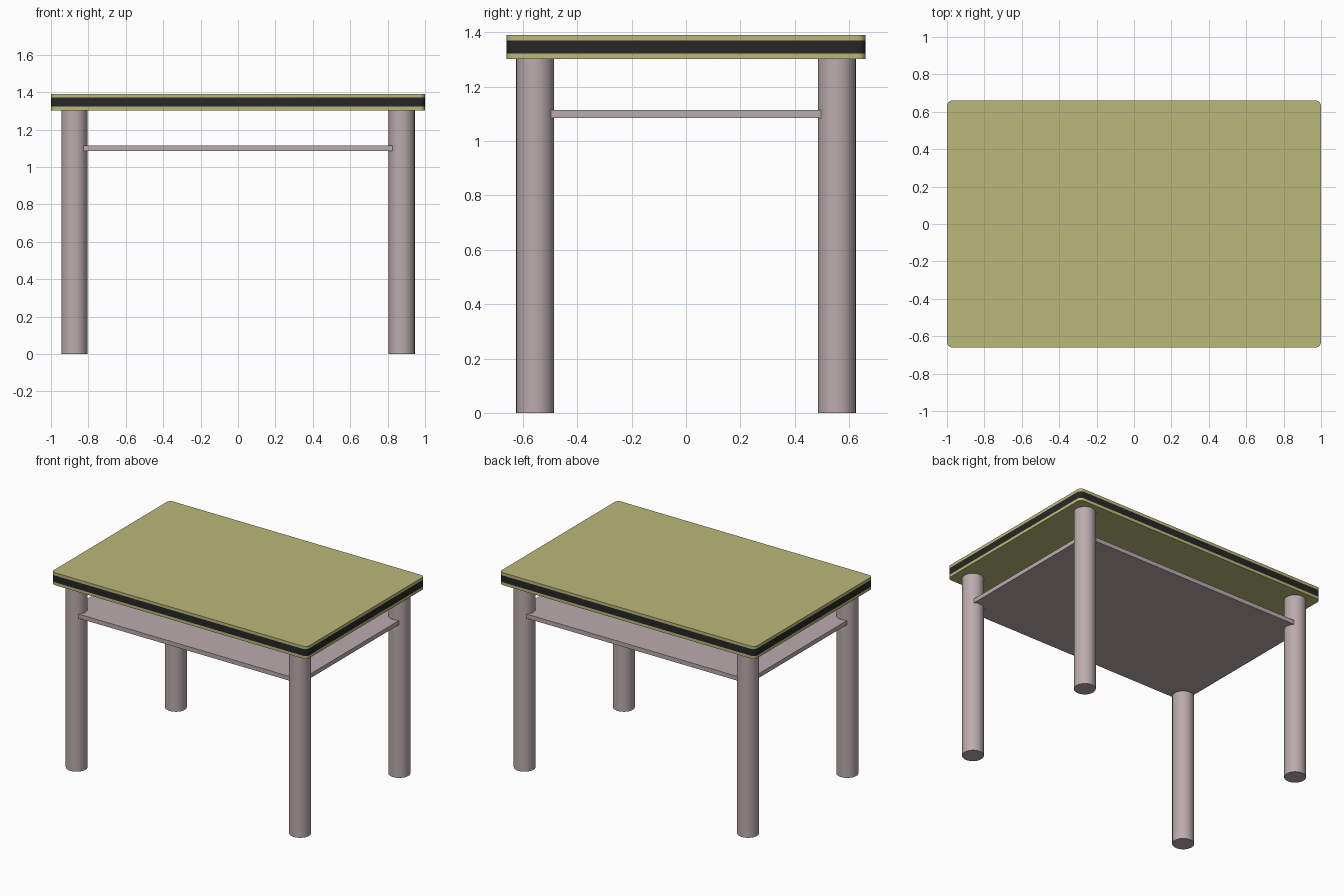
import bpy, bmesh, math

if "Cube" in bpy.data.objects:
    bpy.data.objects.remove(bpy.data.objects["Cube"])


def material(name, rgb):
    m = bpy.data.materials.new(name)
    m.diffuse_color = (*rgb, 1)
    m.use_nodes = True
    m.node_tree.nodes["Principled BSDF"].inputs["Base Color"].default_value = m.diffuse_color
    return m


olive = material("olive", (0.50, 0.48, 0.19))
black = material("black", (0.02, 0.02, 0.02))
mauve = material("mauve", (0.50, 0.41, 0.42))


def slab(name, hx, hy, z0, z1, mat, radius=0.0):
    """Box with optionally rounded vertical corners."""
    bm = bmesh.new()
    bmesh.ops.create_cube(bm, size=1)
    for v in bm.verts:
        v.co = (v.co.x * 2 * hx, v.co.y * 2 * hy, z1 if v.co.z > 0 else z0)
    if radius:
        upright = [e for e in bm.edges if abs(e.verts[0].co.z - e.verts[1].co.z) > 1e-5]
        bmesh.ops.bevel(bm, geom=upright, offset=radius, segments=6,
                        profile=0.5, affect='EDGES')
    me = bpy.data.meshes.new(name)
    bm.to_mesh(me)
    bm.free()
    ob = bpy.data.objects.new(name, me)
    bpy.context.collection.objects.link(ob)
    me.materials.append(mat)
    bpy.ops.object.select_all(action='DESELECT')
    ob.select_set(True)
    bpy.context.view_layer.objects.active = ob
    bpy.ops.object.shade_smooth_by_angle(angle=math.radians(30))
    return ob


# Layered table top
slab("top_lower_layer", 1.0, 0.66, 1.302, 1.322, olive, 0.03)
slab("top_dark_band", 1.0, 0.66, 1.322, 1.37, black, 0.03)
slab("top_upper_layer", 1.0, 0.66, 1.37, 1.39, olive, 0.03)

# Shelf whose corners sit inside the legs
slab("shelf", 0.914, 0.604, 1.085, 1.115, mauve)

# Round legs
for side, sx in (("left", -1), ("right", 1)):
    for end, sy in (("front", -1), ("back", 1)):
        bpy.ops.mesh.primitive_cylinder_add(vertices=32, radius=0.07, depth=1.302,
                                            location=(sx * 0.875, sy * 0.555, 0.651))
        leg = bpy.context.object
        leg.name = f"{end}_{side}_leg"
        leg.data.materials.append(mauve)
        bpy.ops.object.shade_smooth_by_angle(angle=math.radians(30))
